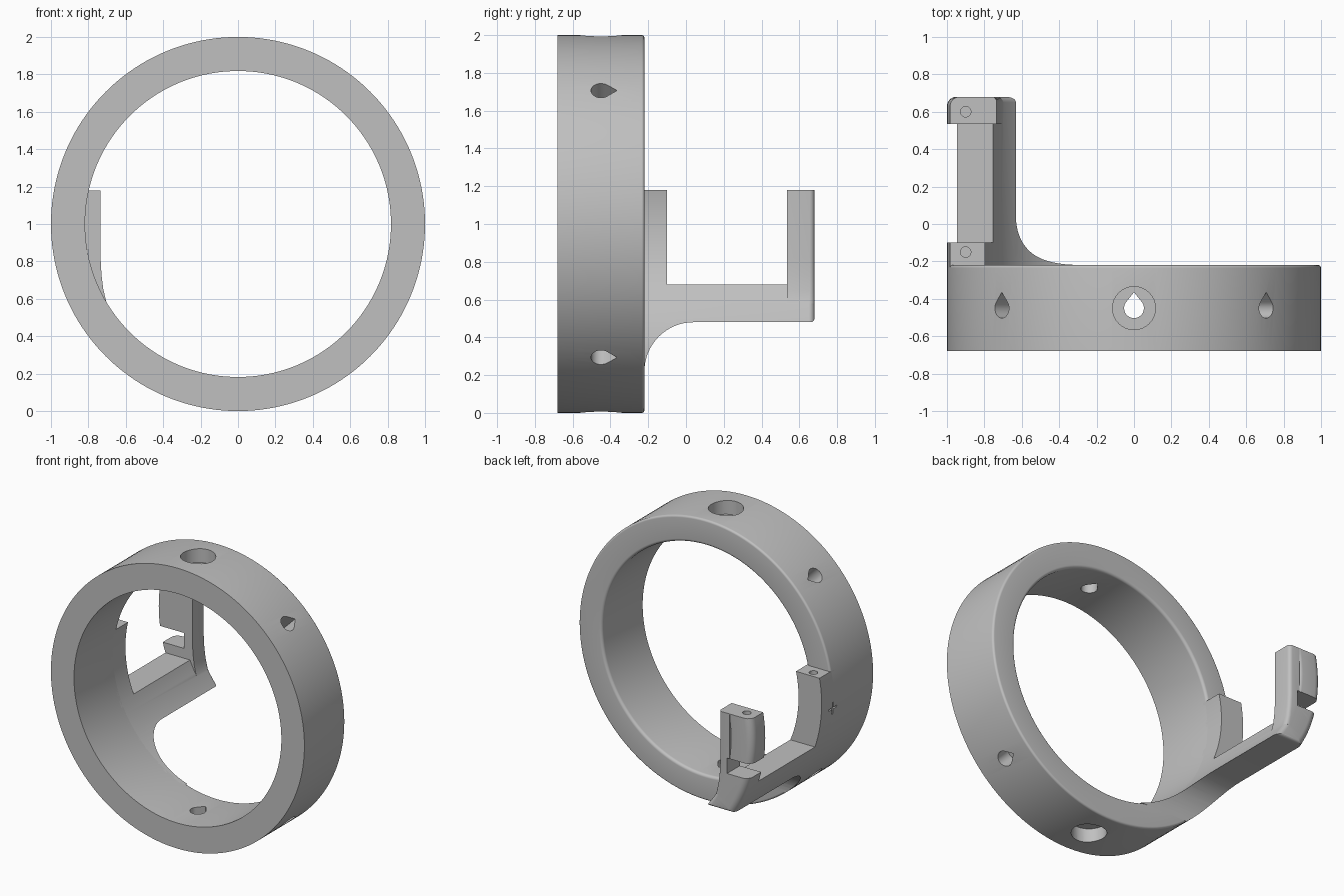
import bpy, bmesh
from math import sin, cos, pi, radians
from mathutils import Vector

if "Cube" in bpy.data.objects:
    bpy.data.objects.remove(bpy.data.objects["Cube"], do_unlink=True)

grey = bpy.data.materials.new("plain grey")
grey.use_nodes = True
grey.diffuse_color = (0.53, 0.53, 0.53, 1)
grey.node_tree.nodes["Principled BSDF"].inputs["Base Color"].default_value = (0.53, 0.53, 0.53, 1)

AXIS = Vector((0, 0, 1))      # ring centre
OUT, INN = 1.0, 0.818         # ring radii
FRONT, BACK = -0.68, -0.22    # ring depth
HOLE_Y = -0.45


def finish(bm, name):
    bmesh.ops.recalc_face_normals(bm, faces=bm.faces)
    mesh = bpy.data.meshes.new(name)
    bm.to_mesh(mesh)
    bm.free()
    obj = bpy.data.objects.new(name, mesh)
    mesh.materials.append(grey)
    bpy.context.collection.objects.link(obj)
    return obj


def lathe(name, profile, steps=160):
    """Spin a closed (radius, y) loop round the ring axis."""
    bm = bmesh.new()
    rings = []
    for i in range(steps):
        a = 2 * pi * i / steps
        rings.append([bm.verts.new((r * cos(a), y, 1 + r * sin(a))) for r, y in profile])
    n = len(profile)
    for i in range(steps):
        p, q = rings[i], rings[(i + 1) % steps]
        for j in range(n):
            k = (j + 1) % n
            bm.faces.new((p[j], p[k], q[k], q[j]))
    return finish(bm, name)


def prism(name, points, direction):
    bm = bmesh.new()
    near = [bm.verts.new(p) for p in points]
    far = [bm.verts.new(Vector(p) + Vector(direction)) for p in points]
    bm.faces.new(near)
    bm.faces.new(far)
    n = len(points)
    for i in range(n):
        j = (i + 1) % n
        bm.faces.new((near[i], near[j], far[j], far[i]))
    return finish(bm, name)


def box(name, lo, hi):
    return prism(name, [(lo[0], lo[1], lo[2]), (hi[0], lo[1], lo[2]),
                        (hi[0], hi[1], lo[2]), (lo[0], hi[1], lo[2])], (0, 0, hi[2] - lo[2]))


def combine(target, tool, operation):
    mod = target.modifiers.new(operation, 'BOOLEAN')
    mod.operation, mod.solver, mod.object = operation, 'EXACT', tool
    bpy.context.view_layer.objects.active = target
    bpy.ops.object.modifier_apply(modifier=mod.name)
    bpy.data.objects.remove(tool, do_unlink=True)


def arc(cx, cy, r, start, end, n=8):
    angles = [radians(start + (end - start) * i / n) for i in range(n + 1)]
    return [(cx + r * cos(a), cy + r * sin(a)) for a in angles]


def tube_profile(y0, y1, round_out, round_in):
    """Ring section with the back edges rounded."""
    return ([(INN, y0), (OUT, y0)]
            + arc(OUT - round_out, y1 - round_out, round_out, 0, 90, 6)
            + arc(INN + round_in, y1 - round_in, round_in, 90, 180, 6))


def radial_cutter(outline, angle, r0):
    """Cutter with a (tangent, y) outline running outward from radius r0."""
    a = radians(angle)
    d, t = Vector((cos(a), 0, sin(a))), Vector((-sin(a), 0, cos(a)))
    pts = [AXIS + d * r0 + t * u + Vector((0, HOLE_Y + v, 0)) for u, v in outline]
    return prism("cutter", pts, d * (1.1 - r0))


teardrop = arc(0, 0, 0.053, 140, 400, 24) + [(0, 0.085)]
counterbore = arc(0, 0, 0.115, 0, 348.75, 31)

# Ring with through holes at top and bottom, blind holes on the diagonals
ring = lathe("ring", tube_profile(FRONT, BACK, 0.015, 0.02))
for angle in (90, 270):
    combine(ring, radial_cutter(counterbore, angle, 0.9), 'DIFFERENCE')
    combine(ring, radial_cutter(teardrop, angle, 0.7), 'DIFFERENCE')
for angle in (45, 135, 225, 315):
    combine(ring, radial_cutter(teardrop, angle, 0.88), 'DIFFERENCE')

# Side bracket: ring section trimmed to a U-shaped outline with a fillet
bracket = lathe("side_bracket", tube_profile(-0.27, 0.68, 0.05, 0.03))
outline = ([(-0.26, 1.18), (-0.26, 0.22)]
           + arc(0.04, 0.22, 0.26, 180, 90, 16)
           + arc(0.66, 0.5, 0.02, -90, 0, 4)
           + [(0.68, 1.18), (0.535, 1.18), (0.535, 0.68), (-0.1, 0.68), (-0.1, 1.18)])
trim = prism("trim", [(-1.2, y, z) for y, z in outline], (1.1, 0, 0))
combine(bracket, trim, 'INTERSECT')

# Thickened inner wall of the rear post
wall = [(-0.82, 1.18), (-0.735, 1.18), (-0.735, 0.82), (-0.73, 0.73),
        (-0.72, 0.65), (-0.703, 0.58), (-0.76, 0.58), (-0.82, 0.75)]
rear_wall = prism("rear_wall", [(x, 0.535, z) for x, z in wall], (0, 0.145, 0))
bm = bmesh.new()
bm.from_mesh(rear_wall.data)
edges = [e for e in bm.edges if all(v.co.y > 0.6 and v.co.x > -0.74 for v in e.verts)]
bmesh.ops.bevel(bm, geom=edges, offset=0.025, segments=4, profile=0.5, affect='EDGES')
bm.to_mesh(rear_wall.data)
bm.free()
combine(bracket, rear_wall, 'UNION')

# Slot through the outer side of the rear post
combine(bracket, box("slot", (-1.2, 0.4, 0.75), (-0.8, 0.8, 0.86)), 'DIFFERENCE')

# Screw holes in the post tops
for y in (-0.15, 0.6):
    pin = [(u, v, 0.95) for u, v in arc(-0.9, y, 0.028, 0, 345, 23)]
    combine(bracket, prism("pin", pin, (0, 0, 0.4)), 'DIFFERENCE')

# Small engraved cross on the outside of the bracket
for h, w in ((0.045, 0.006), (0.006, 0.045)):
    for part in (ring, bracket):
        combine(part, box("groove", (-1.1, -0.23 - w, 0.92 - h), (-0.98, -0.23 + w, 0.92 + h)), 'DIFFERENCE')

# Smooth round surfaces, sharp edges kept
for part in (ring, bracket):
    bpy.ops.object.select_all(action='DESELECT')
    part.select_set(True)
    bpy.context.view_layer.objects.active = part
    bpy.ops.object.shade_smooth_by_angle(angle=radians(30))
